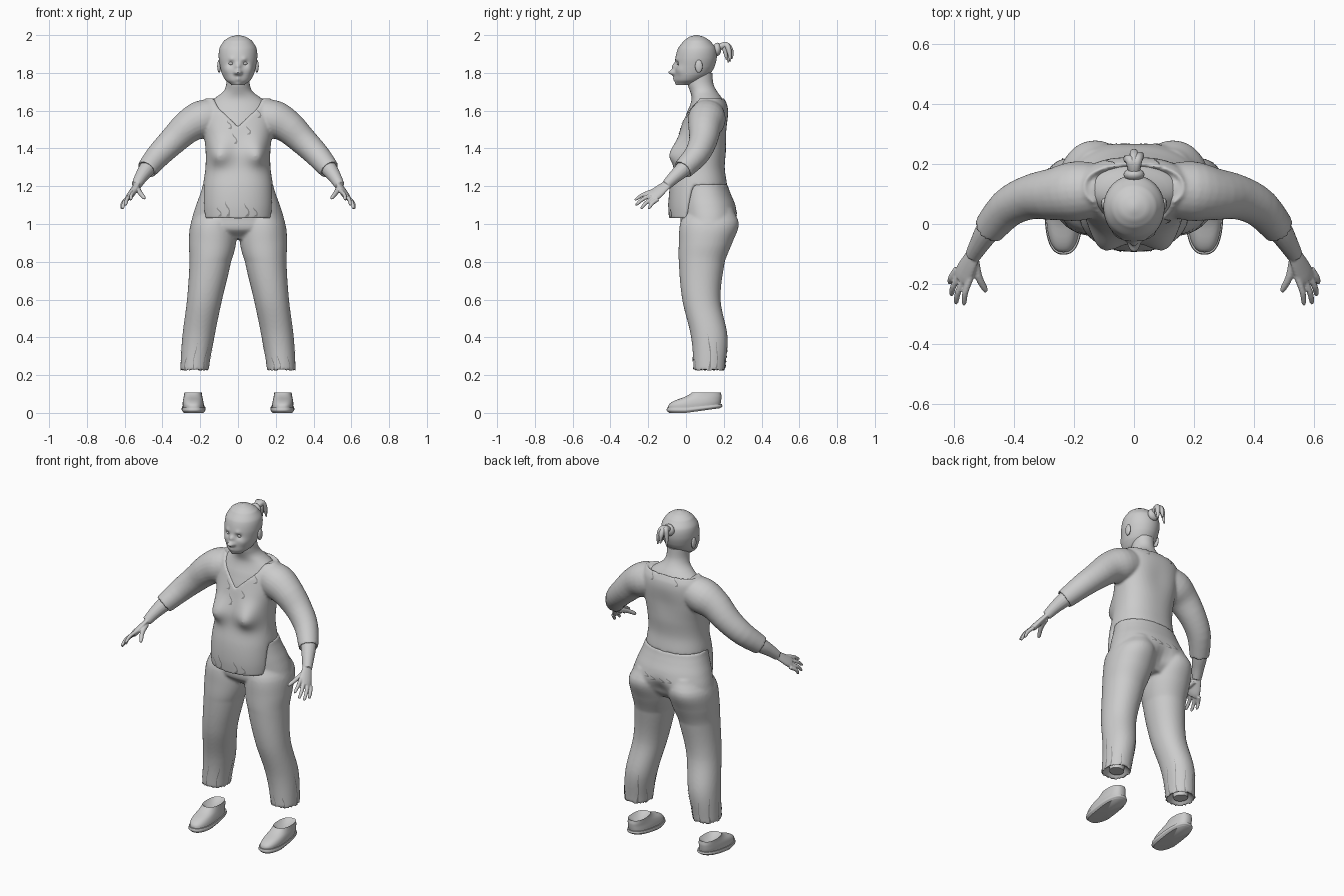
import bpy, bmesh, math, random
from mathutils import Vector, Matrix

random.seed(4)
cube = bpy.data.objects.get("Cube")
if cube:
    bpy.data.objects.remove(cube)


def material(name, v):
    m = bpy.data.materials.new(name)
    m.use_nodes = True
    m.diffuse_color = (v, v, v, 1)
    m.node_tree.nodes["Principled BSDF"].inputs["Base Color"].default_value = (v, v, v, 1)
    return m


CLAY = material("clay grey", 0.6)
TORN = material("torn cloth grey", 0.3)


def finish(name, bm, mat=CLAY, voxel=0, angle=50):
    bmesh.ops.recalc_face_normals(bm, faces=bm.faces)
    me = bpy.data.meshes.new(name)
    bm.to_mesh(me)
    bm.free()
    ob = bpy.data.objects.new(name, me)
    bpy.context.collection.objects.link(ob)
    me.materials.append(mat)
    bpy.context.view_layer.objects.active = ob
    ob.select_set(True)
    bpy.ops.object.shade_smooth_by_angle(angle=math.radians(angle))
    ob.select_set(False)
    if voxel:
        r = ob.modifiers.new("blend", 'REMESH')
        r.mode, r.voxel_size, r.use_smooth_shade = 'VOXEL', voxel, True
        s = ob.modifiers.new("soften", 'SMOOTH')
        s.factor, s.iterations = 0.5, 4
    return ob


def spline(rows, u):
    """Catmull-Rom through equally weighted rows, u in 0..len-1."""
    n = len(rows) - 1
    i = min(int(u), n - 1)
    t = u - i
    a, b, c, d = (rows[min(max(k, 0), n)] for k in (i - 1, i, i + 1, i + 2))
    return [q + t * ((r - p) + t * ((2*p - 5*q + 4*r - s) + t * (3*(q - r) + s - p))) / 2
            if t else q for p, q, r, s in zip(a, b, c, d)]


def section(rows, z):
    """Row values (centre x, half width, front y, back y) at a height."""
    for i in range(len(rows) - 1):
        if z <= rows[i + 1][0] or i == len(rows) - 2:
            t = (z - rows[i][0]) / (rows[i + 1][0] - rows[i][0])
            return spline(rows, i + min(max(t, 0), 1))[1:]


def surface(rows, a, z, power=1.0, side=1):
    """Point on a body shape; angle 0 is the front."""
    xc, hw, yf, yb = section(rows, z)
    s, c = math.sin(a), math.cos(a)
    s = math.copysign(abs(s) ** power, s)
    c = math.copysign(abs(c) ** power, c)
    return Vector((side * (xc + hw * s), (yf + yb) / 2 - (yb - yf) / 2 * c, z))


def skin_rings(bm, rings, low=None, high=None):
    vs = [[bm.verts.new(p) for p in ring] for ring in rings]
    n = len(vs[0])
    for a, b in zip(vs, vs[1:]):
        for i in range(n):
            bm.faces.new((a[i], a[(i + 1) % n], b[(i + 1) % n], b[i]))
    for ring, tip in ((vs[0], low), (vs[-1], high)):
        mid = bm.verts.new(tip or sum((v.co for v in ring), Vector()) / n)
        for i in range(n):
            bm.faces.new((ring[i], ring[(i + 1) % n], mid))


def loft(bm, rows, bottom=None, top=None, seg=48, steps=24, power=1.0, bumps=(), side=1, low=None, high=None):
    bottom = bottom or (lambda a: rows[0][0])
    top = top or (lambda a: rows[-1][0])
    rings = []
    for k in range(steps + 1):
        ring = []
        for i in range(seg):
            a = math.tau * i / seg
            p = surface(rows, a, bottom(a) + (top(a) - bottom(a)) * k / steps, power, side)
            move = Vector()
            for centre, size, push in bumps:
                move += Vector(push) * math.exp(-((p - Vector(centre)).length / size) ** 2)
            ring.append(p + move)
        rings.append(ring)
    skin_rings(bm, rings, low, high)


def tube(bm, rows, side=1, across=(0, 1, 0), flat=1.0, seg=16, steps=16, low=None, high=None):
    """Rows are x, y, z, radius; flat thins it at right angles to 'across'."""
    n, rings = len(rows) - 1, []
    for k in range(steps + 1):
        u = n * k / steps
        x, y, z, r = spline(rows, u)
        ahead, back = spline(rows, min(u + .05, n)), spline(rows, max(u - .05, 0))
        d = (Vector(ahead[:3]) - Vector(back[:3])).normalized()
        e = Vector(across)
        e = (e - d * e.dot(d)).normalized()
        f = d.cross(e) * flat
        ring = [Vector((x, y, z)) + r * (e * math.cos(math.tau * i / seg) + f * math.sin(math.tau * i / seg))
                for i in range(seg)]
        rings.append([Vector((side * p.x, p.y, p.z)) for p in ring])
    skin_rings(bm, rings, low, high)


def ball(bm, centre, size):
    bmesh.ops.create_uvsphere(bm, u_segments=20, v_segments=12, radius=1,
                              matrix=Matrix.Translation(centre) @ Matrix.Diagonal((*size, 1)))


def both(centre, size, push):
    return [((s * centre[0], *centre[1:]), size, (s * push[0], *push[1:])) for s in (1, -1)]


# Head with sculpted face
HEAD = [(1.735, 0, .034, -.045, .03), (1.76, 0, .065, -.058, .085), (1.79, 0, .083, -.06, .125),
        (1.83, 0, .094, -.06, .15), (1.88, 0, .102, -.056, .163), (1.93, 0, .098, -.042, .158),
        (1.97, 0, .074, -.012, .128), (1.99, 0, .045, .015, .098), (2.0, 0, .008, .045, .065)]
face = [((0, -.06, 1.803), .016, (0, -.03, 0)), ((0, -.06, 1.835), .015, (0, -.014, 0)),
        ((0, -.06, 1.768), .014, (0, -.008, 0)), ((0, -.045, 1.742), .016, (0, -.008, 0))]
face += both((.036, -.05, 1.849), .017, (0, .012, 0)) + both((.035, -.05, 1.872), .014, (0, -.006, 0))
face += both((.012, -.06, 1.80), .01, (.003, -.006, 0)) + both((.055, -.03, 1.815), .025, (.004, -.005, 0))
bm = bmesh.new()
loft(bm, HEAD, seg=96, steps=64, bumps=face)
finish("head", bm)

bm = bmesh.new()
for s in (1, -1):
    ball(bm, (s * .036, -.036, 1.85), (.014, .012, .009))
finish("eyes", bm)
bm = bmesh.new()
for s in (1, -1):
    ball(bm, (s * .1, .068, 1.835), (.01, .02, .034))
finish("ears", bm)

# Gathered hair at the back of the head
bm = bmesh.new()
ball(bm, (0, .165, 1.925), (.035, .022, .035))
for dx, y, z in ((0, .245, 1.875), (.02, .235, 1.86), (-.022, .225, 1.855), (.01, .215, 1.87)):
    tube(bm, [(0, .165, 1.93, .018), (dx / 2, .21, 1.948, .017), (dx, y - .008, 1.92, .014), (dx * 1.3, y, z, .004)],
         across=(1, 0, 0), seg=10)
finish("hair_tail", bm)

# Neck and upper chest
TORSO = [(1.0, 0, .182, -.088, .2), (1.1, 0, .188, -.093, .21), (1.2, 0, .185, -.085, .217),
         (1.3, 0, .172, -.062, .205), (1.4, 0, .172, -.045, .215), (1.5, 0, .185, -.03, .225),
         (1.58, 0, .192, -.005, .228), (1.63, 0, .188, .02, .22), (1.675, 0, .165, .05, .198)]
NECK = [(1.42, 0, .155, -.03, .2), (1.52, 0, .172, -.018, .21), (1.6, 0, .172, .008, .212),
        (1.64, 0, .155, .025, .203), (1.67, 0, .118, .03, .188), (1.7, 0, .077, .022, .165),
        (1.74, 0, .062, .008, .145), (1.8, 0, .06, .005, .14)]
bm = bmesh.new()
loft(bm, NECK)
finish("neck", bm)


# Shirt: pointed neckline, long front flap, short back, sleeves
def neckline(a):
    a = abs(math.remainder(a, math.tau))
    return 1.515 + .155 * min(a / .9, 1) ** .8


def hem(a):
    a = abs(math.remainder(a, math.tau))
    return 1.025 + .18 * min(max((a - 1.25) / .15, 0), 1)


breasts = both((.1, -.05, 1.385), .07, (.012, -.058, -.016)) + [((0, .22, 1.5), .09, (0, -.012, 0))]
SLEEVE = [(.1, .115, 1.58, .085), (.19, .11, 1.555, .1), (.265, .1, 1.515, .088), (.345, .09, 1.44, .075),
          (.42, .055, 1.365, .066), (.487, -.02, 1.285, .054)]
bm = bmesh.new()
loft(bm, TORSO, hem, neckline, 96, 48, .88, breasts, low=(0, .08, 1.15), high=(0, .1, 1.5))
for s in (1, -1):
    tube(bm, SLEEVE, s, seg=24, high=(s * .46, .01, 1.315))
shirt = finish("shirt", bm, voxel=.008)

# Forearms, palms and fingers
digits = [((.545, -.175, 1.175), (.57, -.272, 1.128)), ((.567, -.18, 1.155), (.597, -.268, 1.1)),
          ((.583, -.168, 1.14), (.612, -.24, 1.082)), ((.592, -.15, 1.13), (.618, -.2, 1.08)),
          ((.532, -.115, 1.19), (.495, -.228, 1.135))]
spread = (.045, .035, -.042)
for s, label in ((1, "left"), (-1, "right")):
    bm = bmesh.new()
    tube(bm, [(.45, .03, 1.33, .045), (.487, -.02, 1.285, .042), (.515, -.065, 1.245, .034), (.538, -.105, 1.205, .027)], s)
    tube(bm, [(.53, -.09, 1.217, .026), (.55, -.13, 1.185, .034), (.567, -.165, 1.156, .039), (.576, -.185, 1.143, .034)],
         s, spread, .45)
    for i, (a, b) in enumerate(digits):
        a, b = Vector(a), Vector(b)
        m = (a + b) / 2 + Vector((.006, -.004, .004))
        r = .013 if i == 4 else .0105
        tube(bm, [(*a, r * 1.1), (*m, r), (*(a.lerp(b, .9)), r * .8), (*b, r * .35)], s, spread, seg=10, steps=9)
    finish(label + "_forearm_and_hand", bm, voxel=.004)

# Trousers: hips and two legs with hollow hems
HIPS = [(.92, 0, .2, .03, .2), (.97, 0, .25, -.025, .258), (1.03, 0, .243, -.03, .276),
        (1.1, 0, .222, -.035, .262), (1.16, 0, .2, -.035, .237), (1.21, 0, .186, -.035, .22)]
LEG = [(.22, .23, .075, .04, .207), (.4, .21, .085, .027, .22), (.6, .177, .093, -.02, .183),
       (.8, .147, .11, -.038, .205), (.9, .135, .125, -.038, .245), (1.0, .13, .121, -.032, .28),
       (1.08, .115, .09, 0, .25)]
bm = bmesh.new()
loft(bm, HIPS, seg=64, power=.92, bumps=[((0, .28, .98), .06, (0, -.035, 0))])
for s in (1, -1):
    loft(bm, LEG, steps=40, side=s, power=.95, low=(s * .225, .124, .3))
trousers = finish("trousers", bm, voxel=.008)

bm = bmesh.new()
for s in (1, -1):
    tube(bm, [(.23, .125, .23, .04), (.225, .125, .3, .045), (.22, .125, .4, .05)], s)
finish("shin_stubs", bm)

# Shoes: upper with open collar, and a sole
UPPER = [(.022, .235, .056, -.095, .182), (.045, .237, .056, -.09, .185), (.065, .238, .053, -.06, .187),
         (.085, .238, .049, -.005, .188), (.108, .238, .046, .03, .185)]
SOLE = [(0, .235, .054, -.09, .18), (.012, .235, .063, -.102, .192), (.028, .235, .061, -.1, .19)]
for s, label in ((1, "left"), (-1, "right")):
    for part, rows, dip in (("shoe", UPPER, (s * .238, .1, .05)), ("sole", SOLE, None)):
        bm = bmesh.new()
        loft(bm, rows, steps=12, power=.8, side=s, high=dip)
        for v in bm.verts:
            v.co.z += .025 * min(max(v.co.y / .18, 0), 1) * max(1 - v.co.z / .1, 0)
        finish(f"{label}_{part}", bm)


# Torn slits, hugging the cloth
def tears(name, rows, target, spots):
    bm = bmesh.new()
    for s, a, z, length, width in spots:
        pairs = []
        for k in range(9):
            t = k / 8
            w = width * (1 - t) ** .7 * (.7 + .3 * math.cos(9 * t)) + .002
            pairs.append([bm.verts.new(surface(rows, a + d * w + .06 * math.sin(5 * t), z + length * t, 1, s))
                          for d in (-1, 0, 1)])
        for p, q in zip(pairs, pairs[1:]):
            for i in (0, 1):
                f = (p[i], p[i + 1], q[i + 1], q[i])
                bm.faces.new(f if s > 0 else f[::-1])
    ob = finish(name, bm, TORN)
    w = ob.modifiers.new("hug", 'SHRINKWRAP')
    w.target, w.wrap_mode, w.offset = target, 'OUTSIDE_SURFACE', .003


hems = [(s, i * .7 + random.uniform(-.2, .2), .228, random.uniform(.06, .22), random.uniform(.04, .09))
        for s in (1, -1) for i in range(9)]
tears("trouser_tears", LEG, trousers, hems)
tears("seat_tears", HIPS, trousers, [(1, math.pi + d, 1.04 + abs(d) * .04, .025, .07) for d in (-.35, -.15, .1, .3)])
tears("shirt_tears", TORSO, shirt, [(1, a, z, h, .05) for a, z, h in (
    (-.55, 1.04, .05), (-.3, 1.04, .08), (.25, 1.04, .07), (.5, 1.04, .05), (-.25, 1.5, .05), (.3, 1.47, .05),
    (-.1, 1.42, .06), (.6, 1.56, .05), (2.7, 1.62, .04), (-2.7, 1.62, .04))])
